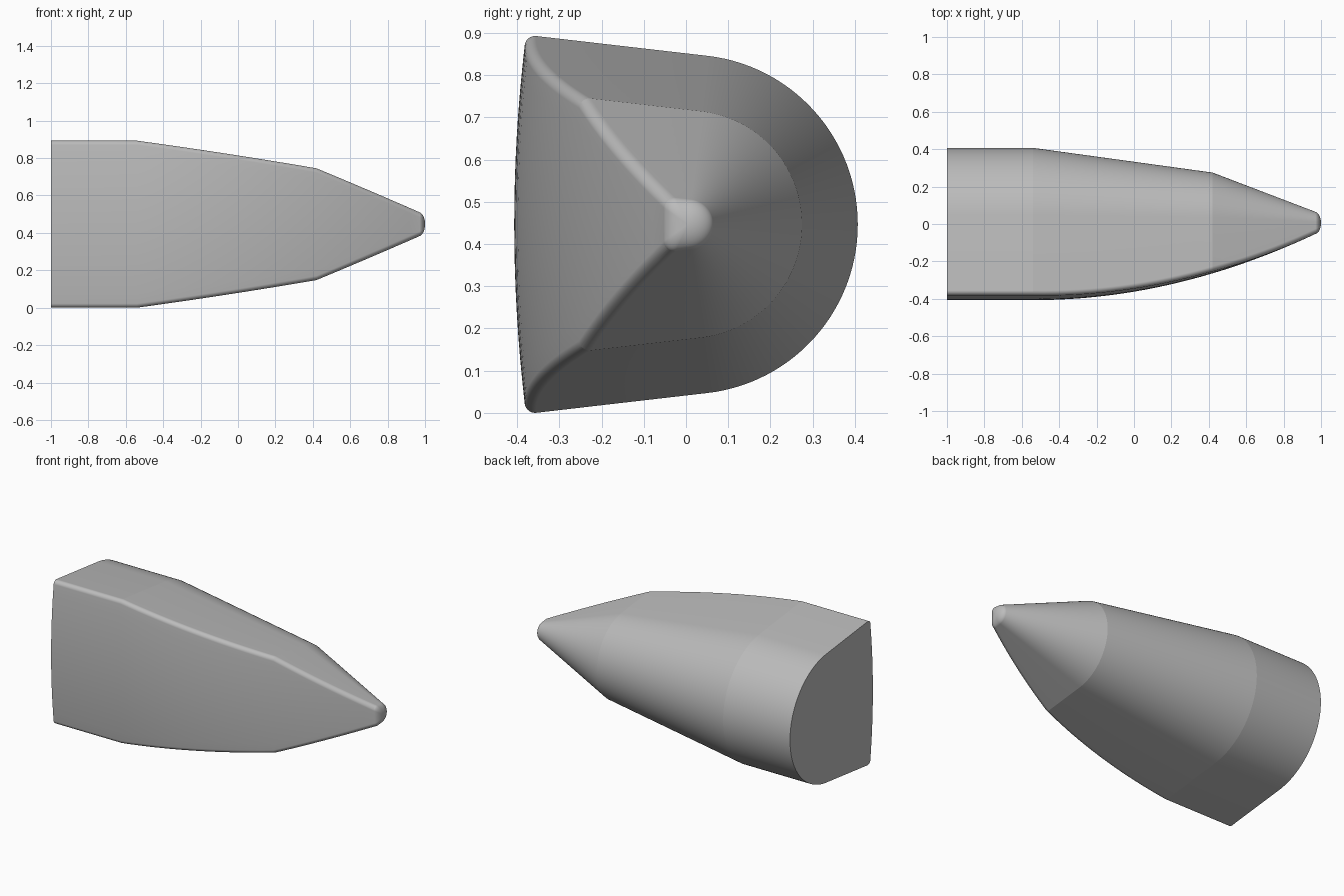
import bpy, bmesh
from math import sin, cos, atan, pi, radians

cube = bpy.data.objects.get("Cube")
if cube:
    bpy.data.objects.remove(cube)

AXIS_Y, AXIS_Z = 0.005, 0.4465   # long axis of the hull
FLARE = 0.115                    # tilt of the top and bottom flats
FILLET, BULGE = 0.025, 3.6       # front edge rounding, front face radius
SHOULDER, NECK, TIP = -0.54, 0.42, 0.97


def back_radius(x):
    if x <= SHOULDER:
        return 0.402
    if x <= NECK:
        return 0.402 + (0.27 - 0.402) * (x - SHOULDER) / (NECK - SHOULDER)
    return 0.27 + (0.06 - 0.27) * (x - NECK) / (TIP - NECK)


def front_offset(x):
    s = max(0, x - SHOULDER) / (TIP - SHOULDER)
    return -0.412 + 0.354 * s * s


def section(x):
    """Closed outline in (y, z) about the axis: round back, flats, bulged front."""
    r, front = back_radius(x), front_offset(x)
    y = front
    for _ in range(8):
        z = (r - FILLET - y * sin(FLARE)) / cos(FLARE)
        y = front + FILLET + z * z / (2 * BULGE)
    a0, a1 = pi / 2 - FLARE, pi - atan(z / BULGE)
    half = [(r * cos(a0 * i / 28), r * sin(a0 * i / 28)) for i in range(29)]
    half += [(y + FILLET * cos(a), z + FILLET * sin(a))
             for a in (a0 + (a1 - a0) * i / 20 for i in range(21))]
    top = half[-1][1]
    for i in range(1, 9):
        h = top * (1 - i / 8)
        half.append((front + h * h / (2 * BULGE), h))
    return half + [(py, -pz) for py, pz in half[-2:0:-1]]


bm = bmesh.new()


def ring(x, outline, scale=1):
    return [bm.verts.new((x, AXIS_Y + y * scale, AXIS_Z + z * scale))
            for y, z in outline]


# Body rings along the length
stations = [-1]
stations += [SHOULDER + (NECK - SHOULDER) * i / 16 for i in range(17)]
stations += [NECK + (TIP - NECK) * i / 10 for i in range(1, 11)]
rings = [ring(x, section(x)) for x in stations]

# Rounded nose, starting tangent to the taper
start, steps = 0.19, 30
depth = (1 - TIP) / (1 - sin(start))
for i in range(1, steps):
    t = start + (pi / 2 - start) * i / steps
    x = TIP + depth * (sin(t) - sin(start))
    rings.append(ring(x, section(TIP), cos(t) / cos(start)))

for a, b in zip(rings, rings[1:]):
    for i in range(len(a)):
        j = (i + 1) % len(a)
        bm.faces.new((a[i], a[j], b[j], b[i]))
pole = bm.verts.new((1, AXIS_Y, AXIS_Z))
last = rings[-1]
for i in range(len(last)):
    bm.faces.new((last[i], last[(i + 1) % len(last)], pole))

# Flat end
bm.faces.new(rings[0])
bmesh.ops.recalc_face_normals(bm, faces=bm.faces)

mesh = bpy.data.meshes.new("tapered_body")
bm.to_mesh(mesh)
bm.free()
body = bpy.data.objects.new("tapered_body", mesh)
bpy.context.collection.objects.link(body)

grey = bpy.data.materials.new("plain_grey")
grey.use_nodes = True
grey.diffuse_color = (0.5, 0.5, 0.5, 1)
grey.node_tree.nodes["Principled BSDF"].inputs["Base Color"].default_value = (0.5, 0.5, 0.5, 1)
mesh.materials.append(grey)

bpy.context.view_layer.objects.active = body
body.select_set(True)
bpy.ops.object.shade_smooth_by_angle(angle=radians(7.5))
